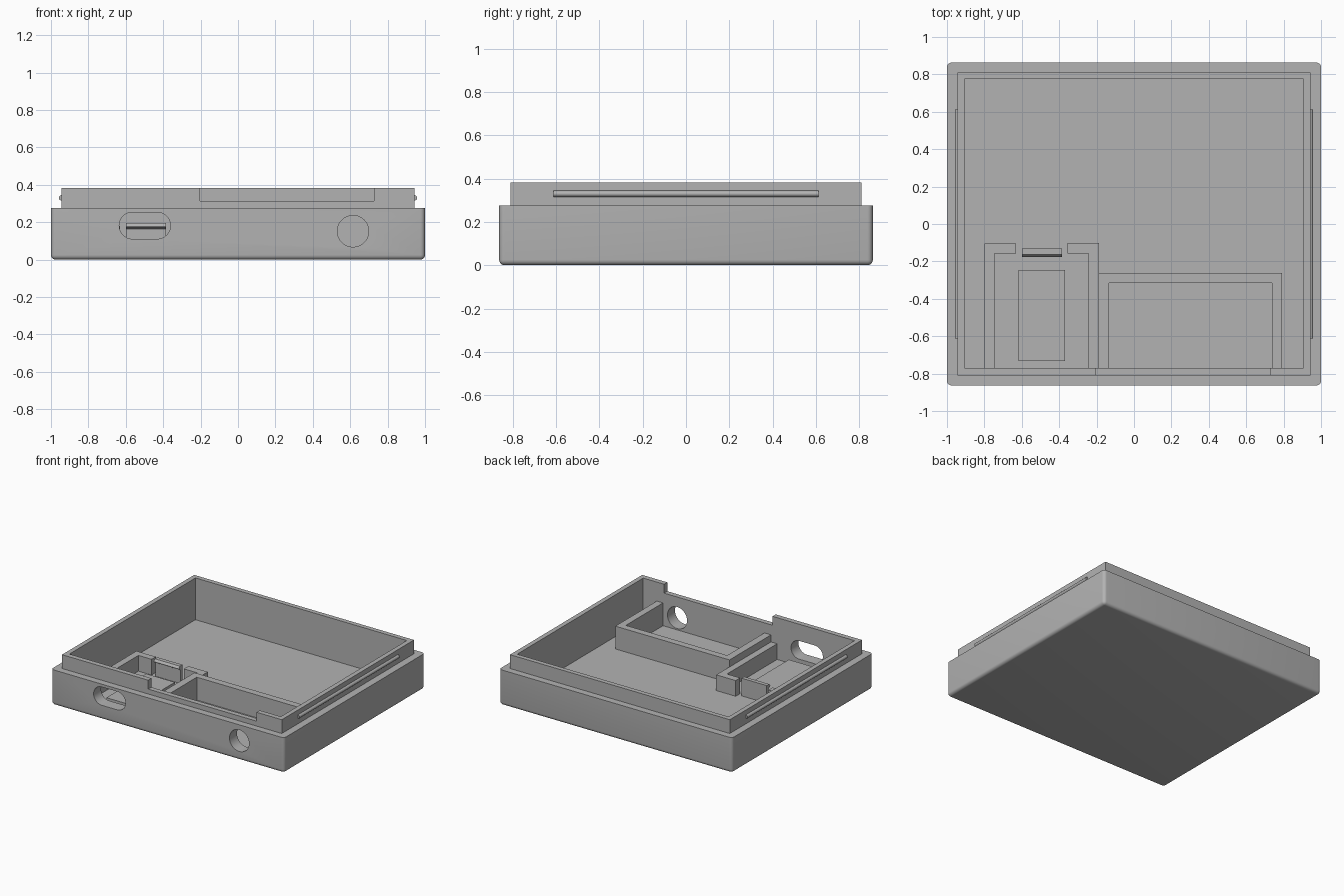
import bpy, bmesh, math

if "Cube" in bpy.data.objects:
    bpy.data.objects.remove(bpy.data.objects["Cube"])

grey = bpy.data.materials.new("mid grey")
grey.diffuse_color = (0.45, 0.45, 0.45, 1)
grey.use_nodes = True
grey.node_tree.nodes["Principled BSDF"].inputs["Base Color"].default_value = grey.diffuse_color


def prism(name, pts, lo, hi, axis="z"):
    """Extrude a 2D profile from lo to hi along an axis."""
    place = {"x": lambda a, b, c: (c, a, b),
             "y": lambda a, b, c: (a, c, b),
             "z": lambda a, b, c: (a, b, c)}[axis]
    bm = bmesh.new()
    bottom = [bm.verts.new(place(a, b, lo)) for a, b in pts]
    top = [bm.verts.new(place(a, b, hi)) for a, b in pts]
    bm.faces.new(bottom)
    bm.faces.new(top)
    n = len(pts)
    for i in range(n):
        j = (i + 1) % n
        bm.faces.new((bottom[i], bottom[j], top[j], top[i]))
    bmesh.ops.recalc_face_normals(bm, faces=bm.faces)
    mesh = bpy.data.meshes.new(name)
    bm.to_mesh(mesh)
    bm.free()
    mesh.materials.append(grey)
    ob = bpy.data.objects.new(name, mesh)
    bpy.context.collection.objects.link(ob)
    return ob


def box(name, x0, x1, y0, y1, z0, z1):
    return prism(name, [(x0, y0), (x1, y0), (x1, y1), (x0, y1)], z0, z1)


def stadium(cx, cz, half, r, n=24):
    """Rounded slot outline; half = 0 gives a circle."""
    pts = []
    for side, start in ((1, -90), (-1, 90)):
        for i in range(n + (half > 0)):
            a = math.radians(start + 180 * i / n)
            pts.append((cx + side * half + r * math.cos(a), cz + r * math.sin(a)))
    return pts


def boolean(ob, other, op):
    mod = ob.modifiers.new(op.lower(), "BOOLEAN")
    mod.operation, mod.solver, mod.object = op, "EXACT", other
    bpy.context.view_layer.objects.active = ob
    bpy.ops.object.modifier_apply(modifier=mod.name)
    bpy.data.objects.remove(other, do_unlink=True)


def smooth(ob):
    bpy.ops.object.select_all(action="DESELECT")
    ob.select_set(True)
    bpy.context.view_layer.objects.active = ob
    bpy.ops.object.shade_smooth_by_angle(angle=math.radians(30))


FLOOR, LOW = 0.058, 0.045   # floor height, and where inner parts start below it
FRONT = -0.79               # inner parts run slightly into the front wall

# Tray shell: rounded sides and bottom, sharp top rim
shell = box("tray_shell", -1, 1, -0.863, 0.863, 0, 0.275)
bm = bmesh.new()
bm.from_mesh(shell.data)
edges = [e for e in bm.edges if min(v.co.z for v in e.verts) < 0.01]
bmesh.ops.bevel(bm, geom=edges, offset=0.025, segments=5, profile=0.5, affect="EDGES")
bm.to_mesh(shell.data)
bm.free()

# Raised lip, cavity and front notch
boolean(shell, box("lip", -0.943, 0.943, -0.81, 0.81, 0.2, 0.382), "UNION")
boolean(shell, box("cavity", -0.907, 0.907, -0.771, 0.774, FLOOR, 0.6), "DIFFERENCE")
boolean(shell, box("notch", -0.203, 0.727, -0.9, -0.7, 0.313, 0.6), "DIFFERENCE")

# Port slot and round hole through the front wall
boolean(shell, prism("slot", stadium(-0.498, 0.182, 0.066, 0.071), -1, -0.7, "y"), "DIFFERENCE")
boolean(shell, prism("hole", stadium(0.615, 0.152, 0, 0.084), -1, -0.7, "y"), "DIFFERENCE")
smooth(shell)

# Snap ridges on both sides of the lip
for side, label in ((-1, "left"), (1, "right")):
    arc = [(side * (0.94 + 0.018 * math.cos(math.radians(a))),
            0.33 + 0.015 * math.sin(math.radians(a))) for a in range(-90, 91, 20)]
    smooth(prism(label + "_snap_ridge", arc, -0.612, 0.612, "y"))

# Large compartment: one U-shaped wall
prism("compartment_wall", [(-0.19, FRONT), (-0.19, -0.262), (0.79, -0.262), (0.79, FRONT),
                           (0.737, FRONT), (0.737, -0.315), (-0.133, -0.315),
                           (-0.133, FRONT)], LOW, 0.235)

# Board holder: two L-shaped walls
prism("left_holder_wall", [(-0.798, FRONT), (-0.798, -0.105), (-0.632, -0.105),
                           (-0.632, -0.157), (-0.745, -0.157), (-0.745, FRONT)], LOW, 0.18)
prism("right_holder_wall", [(-0.188, FRONT), (-0.188, -0.102), (-0.355, -0.102),
                            (-0.355, -0.157), (-0.242, -0.157), (-0.242, FRONT)], LOW, 0.18)

# Board support pad
box("support_pad", -0.617, -0.37, -0.732, -0.245, LOW, 0.106)

# Latch with a small hooked nose
prism("latch", [(-0.132, LOW), (-0.132, 0.195), (-0.163, 0.195), (-0.176, 0.178),
                (-0.176, 0.174), (-0.157, 0.163), (-0.157, LOW)], -0.6, -0.385, "x")
